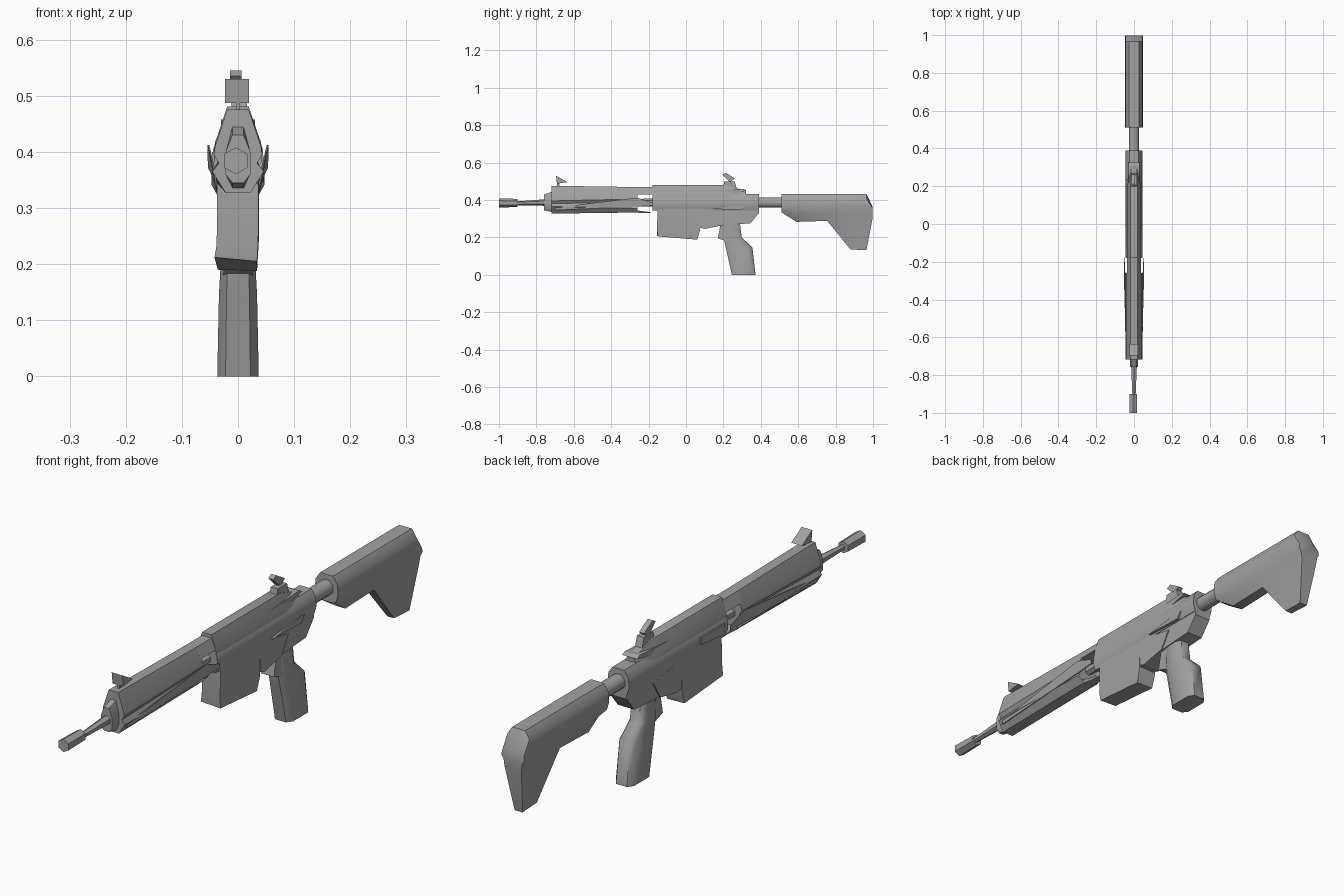
import bpy, bmesh, math

cube = bpy.data.objects.get("Cube")
if cube:
    bpy.data.objects.remove(cube, do_unlink=True)

grey = bpy.data.materials.new("gunmetal_grey")
grey.use_nodes = True
colour = (0.36, 0.36, 0.36, 1)
grey.diffuse_color = colour
grey.node_tree.nodes["Principled BSDF"].inputs["Base Color"].default_value = colour


def loft(name, rings, smooth=35):
    """Skin a row of equal-sized point rings and cap both ends."""
    bm = bmesh.new()
    loops = [[bm.verts.new(p) for p in ring] for ring in rings]
    n = len(loops[0])
    for a, b in zip(loops, loops[1:]):
        for i in range(n):
            j = (i + 1) % n
            bm.faces.new((a[i], a[j], b[j], b[i]))
    bm.faces.new(loops[0])
    bm.faces.new(loops[-1])
    bmesh.ops.recalc_face_normals(bm, faces=bm.faces)
    mesh = bpy.data.meshes.new(name)
    bm.to_mesh(mesh)
    bm.free()
    mesh.materials.append(grey)
    ob = bpy.data.objects.new(name, mesh)
    bpy.context.collection.objects.link(ob)
    bpy.ops.object.select_all(action='DESELECT')
    ob.select_set(True)
    bpy.context.view_layer.objects.active = ob
    bpy.ops.object.shade_smooth_by_angle(angle=math.radians(smooth))
    return ob


def section(y, half):
    """Symmetric cross-section at y from (x, z) points, top to bottom."""
    return [(x, y, z) for x, z in half] + [(-x, y, z) for x, z in reversed(half)]


def side_prism(name, profile, x0, x1):
    """Extrude a (y, z) side profile from x0 to x1."""
    return loft(name, [[(x, y, z) for y, z in profile] for x in (x0, x1)], 20)


def tube(name, stations, sides=8, x=0):
    """Lathe along y from (y, z, radius) stations."""
    turn = [2 * math.pi * (i + 0.5) / sides for i in range(sides)]
    return loft(name, [[(x + r * math.cos(t), y, z + r * math.sin(t)) for t in turn]
                       for y, z, r in stations], 50)


# Barrel and muzzle
tube("muzzle", [(-1.0, 0.384, 0.024), (-0.9, 0.384, 0.022)], 6, -0.004)
tube("barrel", [(-0.91, 0.382, 0.01), (-0.76, 0.386, 0.017), (-0.15, 0.39, 0.017)], 6)
loft("barrel_collar", [section(y, [(0.01, t), (0.022, 0.40), (0.022, 0.36), (0.01, b)])
                       for y, t, b in ((-0.758, 0.43, 0.345), (-0.715, 0.445, 0.335))])

# Handguard with a pinched groove along each side
loft("handguard", [
    section(-0.718, [(0.019, 0.476), (0.041, 0.41), (0.043, 0.395), (0.034, 0.38),
                     (0.046, 0.365), (0.022, 0.327)]),
    section(-0.26, [(0.019, 0.469), (0.040, 0.42), (0.043, 0.405), (0.032, 0.39),
                    (0.047, 0.355), (0.022, 0.333)])], 20)
loft("handguard_spine", [section(y, [(0.019, 0.469), (0.036, 0.43)]) for y in (-0.27, -0.17)])
loft("handguard_lower_strip", [
    section(-0.27, [(0.03, 0.345), (0.022, 0.332)]),
    section(-0.19, [(0.014, 0.335), (0.012, 0.33)])])

# Flared fins at the rear of the handguard
for side, label in ((1, "left"), (-1, "right")):
    loft(label + "_handguard_fin", [
        [(side * x, y, z) for x, y, z in ring] for ring in (
            [(0.039, -0.70, 0.345), (0.042, -0.70, 0.345), (0.042, -0.70, 0.36), (0.039, -0.70, 0.36)],
            [(0.046, -0.26, 0.365), (0.050, -0.26, 0.365), (0.054, -0.26, 0.412), (0.051, -0.26, 0.412)],
            [(0.050, -0.18, 0.365), (0.053, -0.18, 0.37), (0.054, -0.18, 0.385), (0.052, -0.18, 0.385)])], 20)

# Receiver
loft("upper_receiver", [
    section(-0.18, [(0.019, 0.481), (0.036, 0.43), (0.038, 0.41)]),
    section(0.215, [(0.019, 0.481), (0.036, 0.43), (0.038, 0.41)]),
    section(0.32, [(0.012, 0.448), (0.022, 0.432), (0.03, 0.41)])], 25)
loft("receiver_body", [
    section(y, [(0.024, 0.433), (0.040, 0.41), (0.044, 0.375), (0.035, 0.345)])
    for y in (-0.18, 0.39)], 45)
side_prism("lower_receiver", [(-0.15, 0.37), (-0.15, 0.30), (0.05, 0.245), (0.20, 0.265),
                              (0.345, 0.275), (0.39, 0.33), (0.39, 0.37)], -0.033, 0.033)
side_prism("receiver_step", [(0.07, 0.36), (0.08, 0.25), (0.10, 0.245), (0.20, 0.265),
                             (0.24, 0.33)], -0.037, 0.037)
side_prism("ejection_cover", [(-0.15, 0.433), (0.31, 0.458), (0.325, 0.45), (0.25, 0.432)],
           -0.03, 0.03)
loft("left_side_catch", [[(x, y, z) for y, z in ((0.14, 0.352), (0.30, 0.347), (0.32, 0.372),
                                                (0.30, 0.374))] for x in (0.035, 0.046)], 20)
loft("right_side_catch", [[(x, y, z) for y, z in ((-0.16, 0.36), (-0.02, 0.375), (-0.02, 0.40),
                                                 (-0.16, 0.40))] for x in (-0.046, -0.035)], 20)

# Magazine
loft("magazine", [
    [(-0.037, -0.152, 0.36), (0.037, -0.152, 0.36), (0.037, 0.075, 0.36), (-0.037, 0.075, 0.36)],
    [(-0.038, -0.155, 0.235), (0.036, -0.155, 0.24), (0.037, 0.075, 0.24), (-0.037, 0.075, 0.24)],
    [(-0.042, -0.155, 0.212), (0.034, -0.15, 0.205), (0.034, 0.06, 0.188), (-0.036, 0.06, 0.19)]], 20)


# Pistol grip, with chamfered corners
def grip_ring(z, front, back, w):
    c = 0.02
    half = [(w * 0.6, front), (w, front + c), (w, back - c), (w * 0.6, back)]
    return [(x, y, z) for x, y in half] + [(-x, y, z) for x, y in reversed(half)]


loft("pistol_grip", [grip_ring(0.0, 0.245, 0.372, 0.037), grip_ring(0.145, 0.213, 0.355, 0.034),
                     grip_ring(0.20, 0.20, 0.298, 0.031), grip_ring(0.28, 0.195, 0.288, 0.029)], 50)
side_prism("trigger_block", [(0.17, 0.195), (0.215, 0.18), (0.225, 0.27), (0.185, 0.27)],
           -0.026, 0.026)

# Buffer tube and shoulder stock
tube("buffer_tube", [(0.37, 0.386, 0.029), (0.53, 0.386, 0.029)], 8)


def stock_ring(y, top, bottom, keel):
    s = 0.105 if top > 0.4 else 0.04
    return section(y, [(0.026, top), (0.044, top - s * 0.25), (0.047, top - s * 0.6),
                       (0.038, max(top - s, bottom + 0.004)), (keel, bottom)])


loft("shoulder_stock", [
    stock_ring(0.51, 0.433, 0.335, 0.022), stock_ring(0.59, 0.433, 0.283, 0.02),
    stock_ring(0.755, 0.433, 0.288, 0.02), stock_ring(0.88, 0.433, 0.135, 0.014),
    stock_ring(0.965, 0.433, 0.132, 0.016), stock_ring(0.997, 0.365, 0.30, 0.034)], 45)

# Sights
side_prism("front_sight", [(-0.695, 0.53), (-0.635, 0.495), (-0.69, 0.487)], -0.023, 0.020)
side_prism("front_sight_post", [(-0.69, 0.50), (-0.68, 0.50), (-0.675, 0.465), (-0.69, 0.465)],
           -0.004, 0.004)
side_prism("rear_sight_base", [(0.20, 0.475), (0.205, 0.50), (0.26, 0.50), (0.27, 0.465)],
           -0.012, 0.016)
side_prism("rear_sight_leaf", [(0.195, 0.535), (0.212, 0.545), (0.262, 0.515), (0.235, 0.495)],
           -0.014, 0.006)
